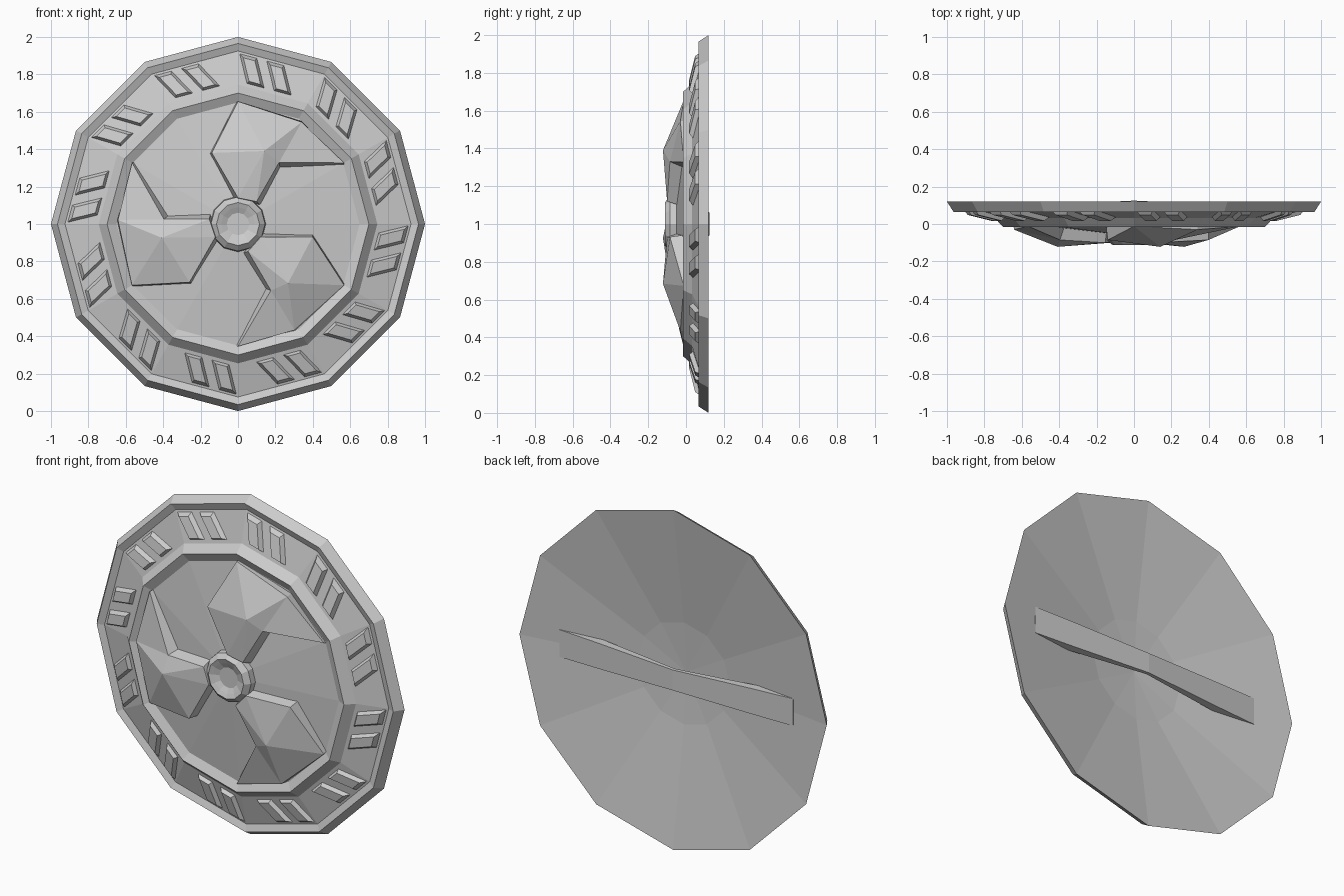
import bpy, bmesh
from math import cos, sin, radians, hypot

if "Cube" in bpy.data.objects:
    bpy.data.objects.remove(bpy.data.objects["Cube"])

CZ = 1.0      # height of the shield centre
SIDES = 12


def finish(name, verts, faces):
    me = bpy.data.meshes.new(name)
    me.from_pydata(verts, [], faces)
    bm = bmesh.new()
    bm.from_mesh(me)
    bmesh.ops.remove_doubles(bm, verts=bm.verts, dist=1e-5)
    bmesh.ops.recalc_face_normals(bm, faces=bm.faces)
    bm.to_mesh(me)
    bm.free()
    ob = bpy.data.objects.new(name, me)
    bpy.context.collection.objects.link(ob)
    return ob


def lathe(name, profile):
    """Revolve (radius, y) points about the y axis; first and last lie on it."""
    verts = [(0, profile[0][1], CZ), (0, profile[-1][1], CZ)]
    rings = profile[1:-1]
    for r, y in rings:
        for k in range(SIDES):
            a = radians(360 / SIDES * k)
            verts.append((r * cos(a), y, CZ + r * sin(a)))
    faces = []
    last = 2 + (len(rings) - 1) * SIDES
    for k in range(SIDES):
        n = (k + 1) % SIDES
        faces.append((0, 2 + k, 2 + n))
        faces.append((1, last + n, last + k))
        for j in range(len(rings) - 1):
            b = 2 + j * SIDES
            faces.append((b + k, b + n, b + SIDES + n, b + SIDES + k))
    return finish(name, verts, faces)


def spin(x, y, z, deg):
    a = radians(deg)
    return (x * cos(a) - z * sin(a), y, CZ + x * sin(a) + z * cos(a))


# Body: front floor, inner ring, sloped band, rim, concave back
lathe("shield_body", [(0, -0.05), (0.15, -0.05), (0.65, 0.01), (0.70, -0.015),
                      (0.745, 0.032), (0.925, 0.08), (0.965, 0.065),
                      (1.0, 0.12), (0.30, 0.02), (0, 0.0)])

# Dished centre boss
lathe("centre_boss", [(0, -0.088), (0.06, -0.088), (0.09, -0.102), (0.115, -0.112),
                      (0.145, -0.085), (0.15, -0.04), (0, -0.04)])

# Three raised swirl blades: outline top points (x, y, z), matching base points (x, z)
top = [(0.0, -0.10, 0.14), (-0.14, -0.085, 0.38), (0.0, -0.012, 0.655),
       (0.34, -0.03, 0.545), (0.567, -0.012, 0.327), (0.22, -0.085, 0.33),
       (0.10, -0.10, 0.12)]
base = [(-0.02, 0.13), (-0.15, 0.375), (-0.01, 0.65), (0.34, 0.55),
        (0.565, 0.315), (0.225, 0.30), (0.12, 0.10)]
ridge = (0.14, -0.122, 0.39)
for i in range(3):
    pts = top + [(x, 0.02 - (0.65 - hypot(x, z)) * 0.12, z) for x, z in base] + [ridge]
    faces = [(14, 0, 1), (14, 1, 2), (14, 2, 3), (14, 3, 5), (3, 4, 5),
             (14, 5, 6), (14, 6, 0), tuple(range(7, 14))]
    faces += [(k, (k + 1) % 7, 7 + (k + 1) % 7, 7 + k) for k in range(7)]
    finish("swirl_blade", [spin(*p, 120 * i) for p in pts], faces)

# Slanted studs, two on each side of the band
verts, faces = [], []
for s in range(SIDES):
    for t in (-0.14, 0.01):
        b = len(verts)
        for lift, half, n0, n1 in ((-0.01, 0.054, 0.733, 0.888), (0.024, 0.032, 0.752, 0.866)):
            for n, side in ((n0, -1), (n0, 1), (n1, 1), (n1, -1)):
                x = t + side * half - (n - 0.81) * 0.55
                y = 0.08 - (0.893 - n) * 0.277 - lift
                verts.append(spin(x, y, n, 30 * s + 15))
        faces += [tuple(b + k for k in (0, 1, 2, 3)), tuple(b + k for k in (4, 5, 6, 7))]
        faces += [(b + k, b + (k + 1) % 4, b + 4 + (k + 1) % 4, b + 4 + k) for k in range(4)]
finish("band_studs", verts, faces)

# Bowed hand strap across the back: stations (x, outer y, inner y, half height)
stations = [(-0.76, 0.09, 0.08, 0.08), (-0.5, 0.102, 0.052, 0.075), (0, 0.125, 0.105, 0.06),
            (0.5, 0.102, 0.052, 0.075), (0.76, 0.09, 0.08, 0.08)]
verts, faces = [], []
for x, yo, yi, h in stations:
    verts += [(x, yo, CZ - h), (x, yo, CZ + h), (x, yi, CZ + h), (x, yi, CZ - h)]
for j in range(len(stations) - 1):
    faces += [(4 * j + k, 4 * j + (k + 1) % 4, 4 * j + 4 + (k + 1) % 4, 4 * j + 4 + k)
              for k in range(4)]
faces += [(0, 1, 2, 3), (16, 17, 18, 19)]
finish("hand_strap", verts, faces)
